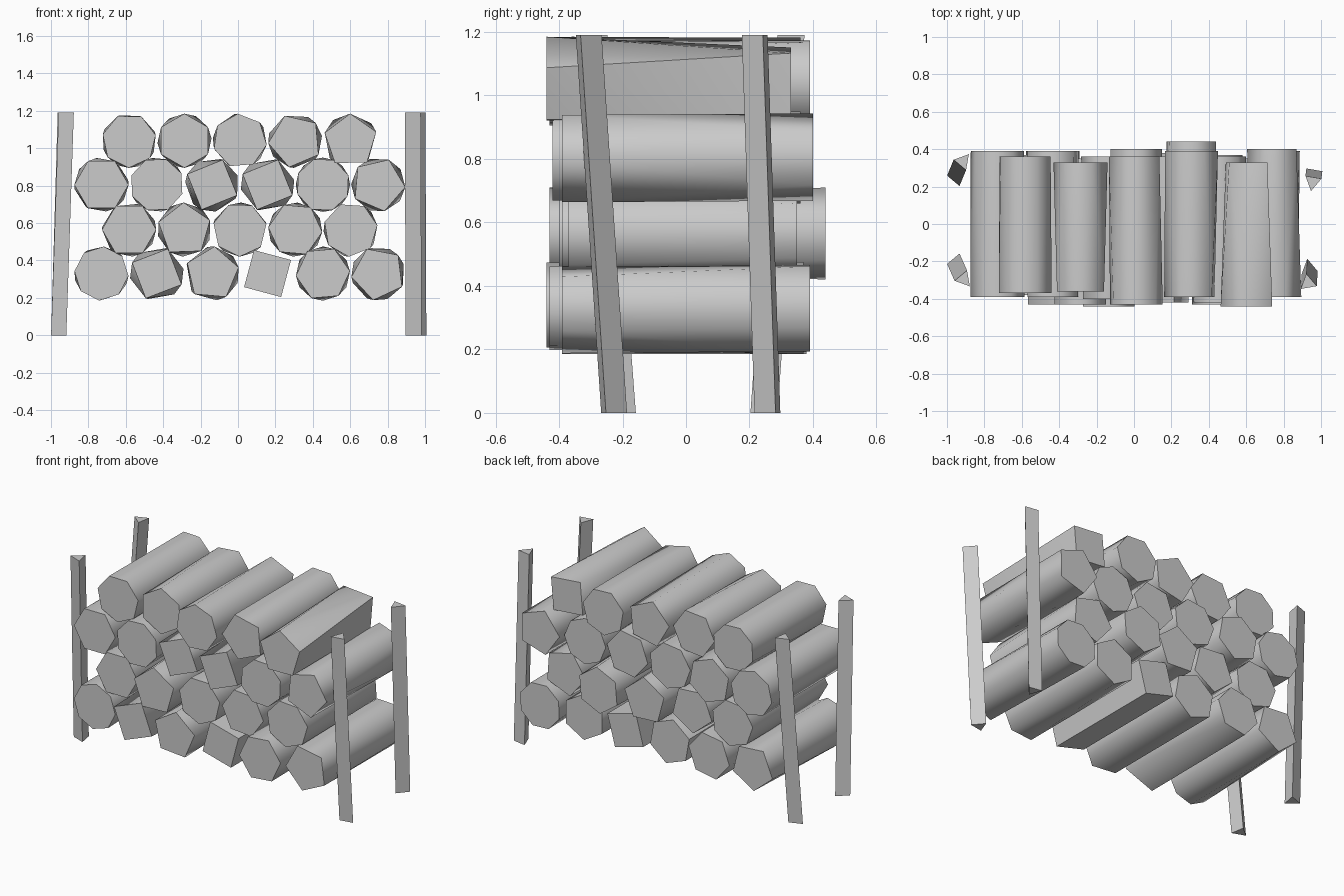
import bpy, bmesh
from math import cos, sin, tau, radians

cube = bpy.data.objects.get("Cube")
if cube:
    bpy.data.objects.remove(cube, do_unlink=True)

GREY = (0.6, 0.6, 0.6, 1.0)
wood = bpy.data.materials.new("grey_wood")
wood.use_nodes = True
wood.diffuse_color = GREY
wood.node_tree.nodes["Principled BSDF"].inputs["Base Color"].default_value = GREY


def ring(sides, phase, radius):
    """Corners of a regular polygon as flat coordinate pairs."""
    angles = [radians(phase) + tau * i / sides for i in range(sides)]
    return [(radius * cos(a), radius * sin(a)) for a in angles]


def hewn_piece(name, points, smooth_angle):
    """Wrap a convex skin around the corners of two end polygons."""
    bm = bmesh.new()
    for point in points:
        bm.verts.new(point)
    bmesh.ops.convex_hull(bm, input=bm.verts[:])
    bmesh.ops.dissolve_limit(bm, angle_limit=radians(1), verts=bm.verts[:], edges=bm.edges[:])
    bmesh.ops.recalc_face_normals(bm, faces=bm.faces[:])
    mesh = bpy.data.meshes.new(name)
    bm.to_mesh(mesh)
    bm.free()
    mesh.materials.append(wood)
    piece = bpy.data.objects.new(name, mesh)
    bpy.context.collection.objects.link(piece)
    bpy.ops.object.select_all(action="DESELECT")
    piece.select_set(True)
    bpy.context.view_layer.objects.active = piece
    bpy.ops.object.shade_smooth_by_angle(angle=radians(smooth_angle))
    return piece


# Each log: front sides and turn, back sides and turn, front and back y
LOG_RADIUS = 0.145
bottom_row = [(8, 40, 5, 50, -.39, .38), (4, 66, 6, 10, -.43, .39), (5, 13, 6, 40, -.44, .36),
              (4, 30, 4, 30, -.4, .38), (6, 5, 6, 30, -.43, .37), (5, 43, 8, 20, -.39, .39)]
second_row = [(6, 0, 7, 20, -.38, .37), (5, 20, 5, 50, -.43, .35), (7, 12, 5, 15, -.4, .4),
              (6, 55, 6, 25, -.39, .44), (7, 9, 5, 40, -.37, .35)]
third_row = [(6, 0, 8, 10, -.39, .39), (8, 25, 6, 40, -.39, .39), (4, 67, 7, 20, -.4, .36),
             (4, 67, 6, 10, -.42, .36), (8, 20, 8, 0, -.42, .36), (5, 67, 5, 35, -.39, .4)]
top_row = [(7, 12, 8, 20, -.37, .36), (6, 30, 6, 5, -.36, .33), (7, 43, 5, 30, -.43, .36),
           (5, 41, 7, 10, -.39, .39), (5, 19, 4, 40, -.44, .33)]

# Stacked logs, every other row shifted by half a log
rows = [("bottom", .33, bottom_row), ("second", .565, second_row),
        ("third", .805, third_row), ("top", 1.04, top_row)]
for row_name, z, logs in rows:
    for i, (front_n, front_turn, back_n, back_turn, front_y, back_y) in enumerate(logs):
        x = (i - (len(logs) - 1) / 2) * 0.296 + 0.01
        points = [(x + u, front_y, z + v) for u, v in ring(front_n, front_turn, LOG_RADIUS)]
        points += [(x + u, back_y, z + v) for u, v in ring(back_n, back_turn, LOG_RADIUS)]
        hewn_piece(f"{row_name}_row_log_{i + 1}", points, 55)

# Leaning three-sided posts: bottom x, y, then top x, y, then turn
posts = {
    "front_left_post": (.935, -.235, .93, -.315, 100),
    "back_left_post": (.96, .265, .955, .225, 20),
    "front_right_post": (-.95, -.205, -.91, -.295, 70),
    "back_right_post": (-.95, .25, -.915, .335, 50),
}
for name, (low_x, low_y, high_x, high_y, turn) in posts.items():
    section = ring(3, turn, 0.05)
    points = [(low_x + u, low_y + v, 0) for u, v in section]
    points += [(high_x + u, high_y + v, 1.19) for u, v in section]
    hewn_piece(name, points, 30)
